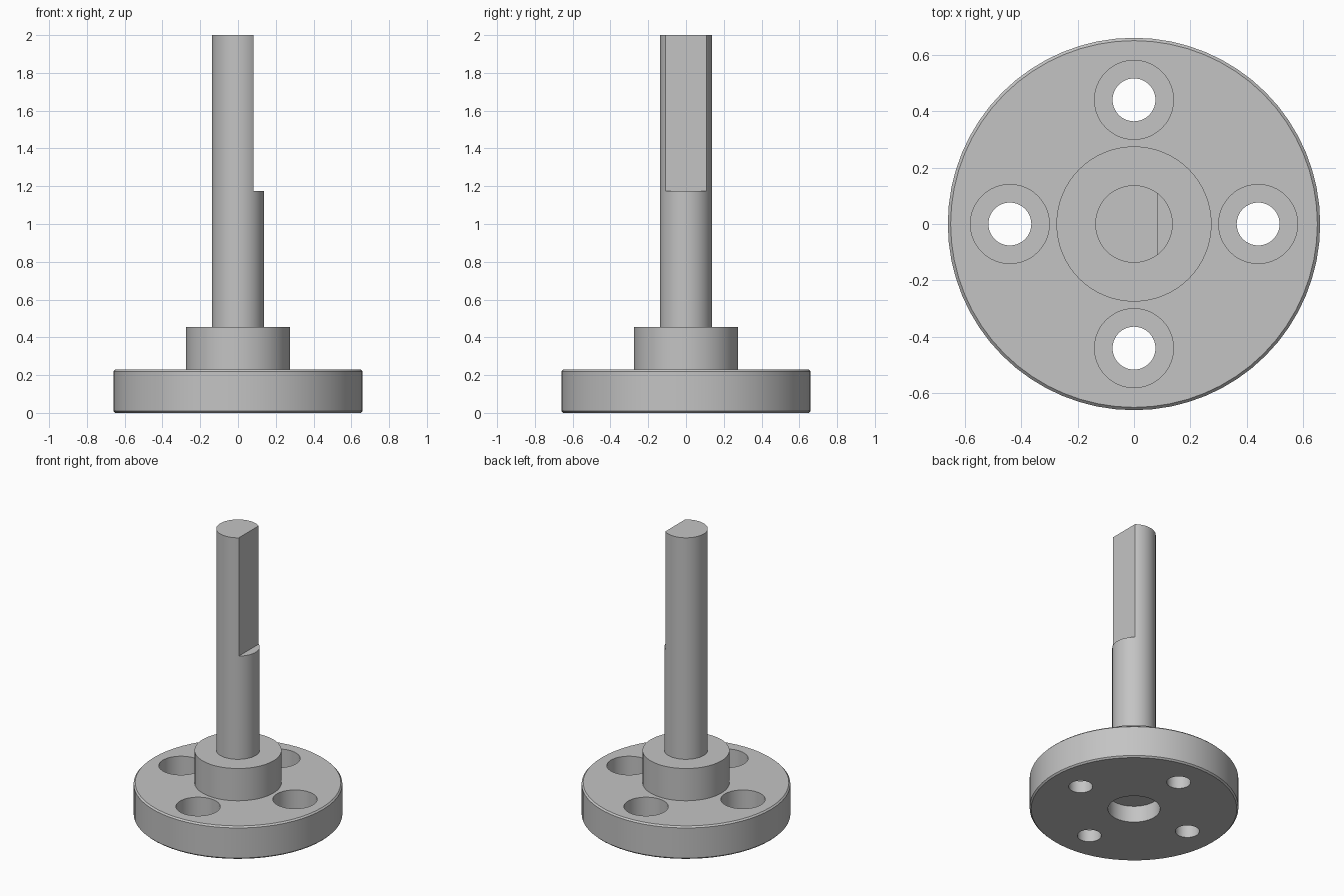
import bpy
import bmesh
from math import cos, sin, pi, radians

cube = bpy.data.objects.get("Cube")
if cube:
    bpy.data.objects.remove(cube, do_unlink=True)

GREY = (0.55, 0.55, 0.55, 1.0)
steel = bpy.data.materials.new("steel grey")
steel.use_nodes = True
steel.diffuse_color = GREY
steel.node_tree.nodes["Principled BSDF"].inputs["Base Color"].default_value = GREY


def finish(name, bm):
    bmesh.ops.recalc_face_normals(bm, faces=bm.faces)
    mesh = bpy.data.meshes.new(name)
    bm.to_mesh(mesh)
    bm.free()
    mesh.materials.append(steel)
    obj = bpy.data.objects.new(name, mesh)
    bpy.context.collection.objects.link(obj)
    return obj


def lathe(name, profile, sides=64, location=(0, 0, 0)):
    """Revolve (radius, height) points about z; both ends lie on the axis."""
    bm = bmesh.new()
    verts = [bm.verts.new((r, 0, z)) for r, z in profile]
    edges = [bm.edges.new(pair) for pair in zip(verts, verts[1:])]
    bmesh.ops.spin(bm, geom=verts + edges, cent=(0, 0, 0), axis=(0, 0, 1),
                   angle=2 * pi, steps=sides)
    bmesh.ops.remove_doubles(bm, verts=bm.verts, dist=0.0001)
    bmesh.ops.dissolve_limit(bm, angle_limit=radians(0.5),
                             verts=bm.verts, edges=bm.edges)
    obj = finish(name, bm)
    obj.location = location
    return obj


def box(name, low, high):
    bm = bmesh.new()
    bmesh.ops.create_cube(bm, size=1)
    for v in bm.verts:
        v.co = [h if c > 0 else l for c, l, h in zip(v.co, low, high)]
    return finish(name, bm)


def activate(obj):
    bpy.ops.object.select_all(action='DESELECT')
    obj.select_set(True)
    bpy.context.view_layer.objects.active = obj


def cut(obj, cutter):
    mod = obj.modifiers.new("cut", 'BOOLEAN')
    mod.operation = 'DIFFERENCE'
    mod.solver = 'EXACT'
    mod.object = cutter
    activate(obj)
    bpy.ops.object.modifier_apply(modifier=mod.name)
    bpy.data.objects.remove(cutter, do_unlink=True)


# Flange with chamfered rim, hub and a round recess underneath
R, TOP, CH = 0.66, 0.23, 0.01
HUB_R, HUB_TOP = 0.275, 0.455
flange = lathe("flange_and_hub", [
    (0, 0.115), (0.165, 0.115), (0.165, 0),
    (R - CH, 0), (R, CH), (R, TOP - CH), (R - CH, TOP),
    (HUB_R, TOP), (HUB_R, HUB_TOP), (0, HUB_TOP)])

# Four counterbored bolt holes
for i in range(4):
    a = i * pi / 2
    cutter = lathe("bolt_hole_cutter", [
        (0, -0.1), (0.076, -0.1), (0.076, 0.085),
        (0.14, 0.085), (0.14, 0.4), (0, 0.4)], 48,
        (0.44 * cos(a), 0.44 * sin(a), 0))
    cut(flange, cutter)

# Shaft with a flat along its upper part on the left side
SHAFT_R = 0.1375
shaft = lathe("shaft", [(0, 0.3), (SHAFT_R, 0.3), (SHAFT_R, 2), (0, 2)])
cut(shaft, box("flat_cutter", (0.083, -0.3, 1.175), (0.4, 0.3, 2.2)))

# Smooth round walls, keep machined edges crisp
for obj in (flange, shaft):
    activate(obj)
    bpy.ops.object.shade_smooth_by_angle(angle=radians(30))
